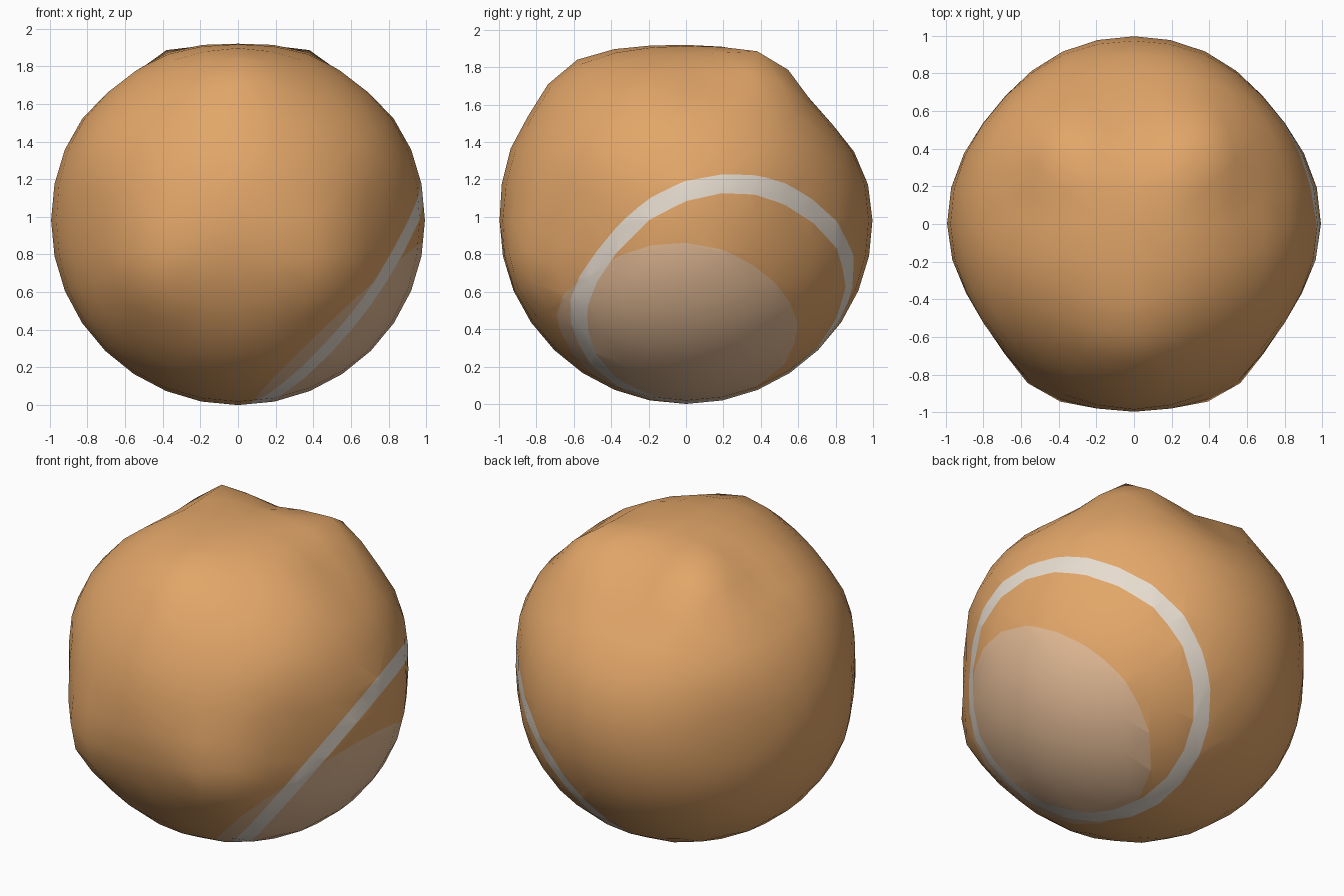
import bpy, bmesh, math
from mathutils import Vector

if "Cube" in bpy.data.objects:
    bpy.data.objects.remove(bpy.data.objects["Cube"])

N = 8            # quads per cube side


def material(name, col):
    m = bpy.data.materials.new(name)
    m.diffuse_color = (*col, 1)
    m.use_nodes = True
    m.node_tree.nodes["Principled BSDF"].inputs["Base Color"].default_value = m.diffuse_color
    return m


# lumps and dents: direction, height, angular width (mirrored in x)
LUMPS = [
    ((0.00, 0.00, 1.00), -0.045, 0.35),   # flattened crown
    ((0.38, 0.43, 0.86), 0.085, 0.20),    # rear upper lobes
    ((0.00, 0.45, 0.88), -0.02, 0.20),    # notch between the lobes
    ((0.00, -0.65, 0.83), 0.058, 0.27),   # front upper lobe
    ((0.00, -0.95, 0.37), 0.018, 0.20),
    ((0.62, 0.08, 0.78), -0.038, 0.22),   # side valleys
    ((0.00, 0.75, 0.66), -0.068, 0.33),   # rear dent
    ((0.79, 0.55, 0.40), 0.015, 0.22),    # shoulders
    ((0.79, -0.55, 0.40), 0.015, 0.22),
    ((0.76, 0.62, -0.02), -0.036, 0.38),  # flattened flanks
    ((0.82, -0.52, -0.02), -0.042, 0.34),
    ((0.46, -0.85, -0.28), 0.062, 0.24),  # lower front bulges
]


def radius(d):
    r = 0.997
    for p, h, w in LUMPS:
        for s in ((1, -1) if p[0] else (1,)):
            a = d.angle(Vector((s * p[0], p[1], p[2])))
            r += h * math.exp(-(a / w) ** 2)
    return r


# ball: cube grid pushed out to a lumpy sphere
bm = bmesh.new()
bmesh.ops.create_cube(bm, size=2)
bmesh.ops.subdivide_edges(bm, edges=bm.edges[:], cuts=N - 1, use_grid_fill=True)
for v in bm.verts:
    d = Vector([math.tan(c * math.pi / 4) for c in v.co]).normalized()
    v.co = d * radius(d)
    v.co.z *= 0.985
bmesh.ops.triangulate(bm, faces=bm.faces[:])

# painted ring and patch: cut the surface with planes
RING = Vector((0.763, 0.233, -0.604)).normalized()
PATCH = Vector((0.685, -0.047, -0.727)).normalized()
RING_LO, RING_HI, PATCH_LO = 0.612, 0.688, 0.76
for n, dist in ((RING, RING_LO), (RING, RING_HI), (PATCH, PATCH_LO)):
    bmesh.ops.bisect_plane(bm, geom=bm.verts[:] + bm.edges[:] + bm.faces[:],
                           dist=1e-5, plane_co=n * dist, plane_no=n)
for f in bm.faces:
    c = f.calc_center_median()
    f.smooth = True
    if RING_LO < c.dot(RING) < RING_HI:
        f.material_index = 2
    elif c.dot(PATCH) > PATCH_LO:
        f.material_index = 1

# stand on the ground, centred
for i in range(3):
    lo = min(v.co[i] for v in bm.verts)
    hi = max(v.co[i] for v in bm.verts)
    off = -lo if i == 2 else -(lo + hi) / 2
    for v in bm.verts:
        v.co[i] += off

me = bpy.data.meshes.new("lumpy_ball")
bm.to_mesh(me)
bm.free()
for m in (material("tan orange", (0.76, 0.38, 0.14)),
          material("pale tan", (0.76, 0.49, 0.30)),
          material("off white", (0.79, 0.71, 0.62))):
    me.materials.append(m)
ob = bpy.data.objects.new("lumpy_ball", me)
bpy.context.collection.objects.link(ob)
